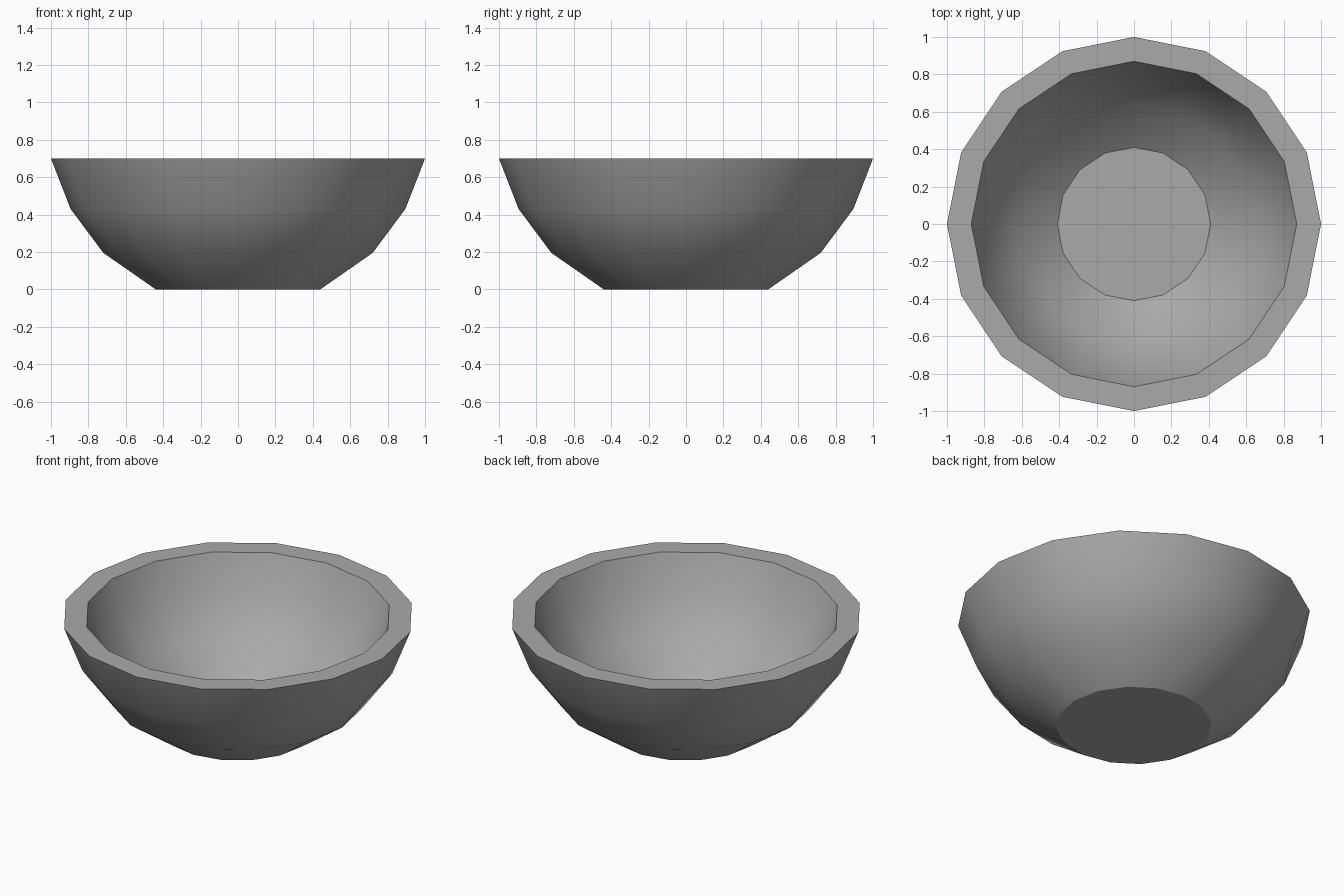
import bpy, bmesh, math

if "Cube" in bpy.data.objects:
    bpy.data.objects.remove(bpy.data.objects["Cube"])

SIDES = 16

# Cross-section (radius, height): outside from base to rim, then inside down to the floor
PROFILE = [(0.44, 0.0), (0.72, 0.195), (0.895, 0.43), (1.0, 0.70),
           (0.87, 0.70), (0.79, 0.485), (0.64, 0.27), (0.41, 0.095)]

# Bowl: stacked rings joined by quads, capped at base and floor
bm = bmesh.new()
rings = []
for r, z in PROFILE:
    rings.append([bm.verts.new((r * math.cos(2 * math.pi * i / SIDES),
                                r * math.sin(2 * math.pi * i / SIDES), z))
                  for i in range(SIDES)])
for a, b in zip(rings, rings[1:]):
    for i in range(SIDES):
        j = (i + 1) % SIDES
        bm.faces.new((a[i], a[j], b[j], b[i]))
bm.faces.new(rings[0][::-1])
bm.faces.new(rings[-1])
bmesh.ops.recalc_face_normals(bm, faces=bm.faces)

mesh = bpy.data.meshes.new("bowl")
bm.to_mesh(mesh)
bm.free()
bowl = bpy.data.objects.new("bowl", mesh)
bpy.context.collection.objects.link(bowl)

# Plain grey colour
grey = bpy.data.materials.new("grey")
grey.diffuse_color = (0.4, 0.4, 0.4, 1.0)
grey.use_nodes = True
grey.node_tree.nodes["Principled BSDF"].inputs["Base Color"].default_value = grey.diffuse_color
mesh.materials.append(grey)

# Smooth walls, sharp rim, base and floor edges
bpy.context.view_layer.objects.active = bowl
bowl.select_set(True)
bpy.ops.object.shade_smooth_by_angle(angle=math.radians(30))
